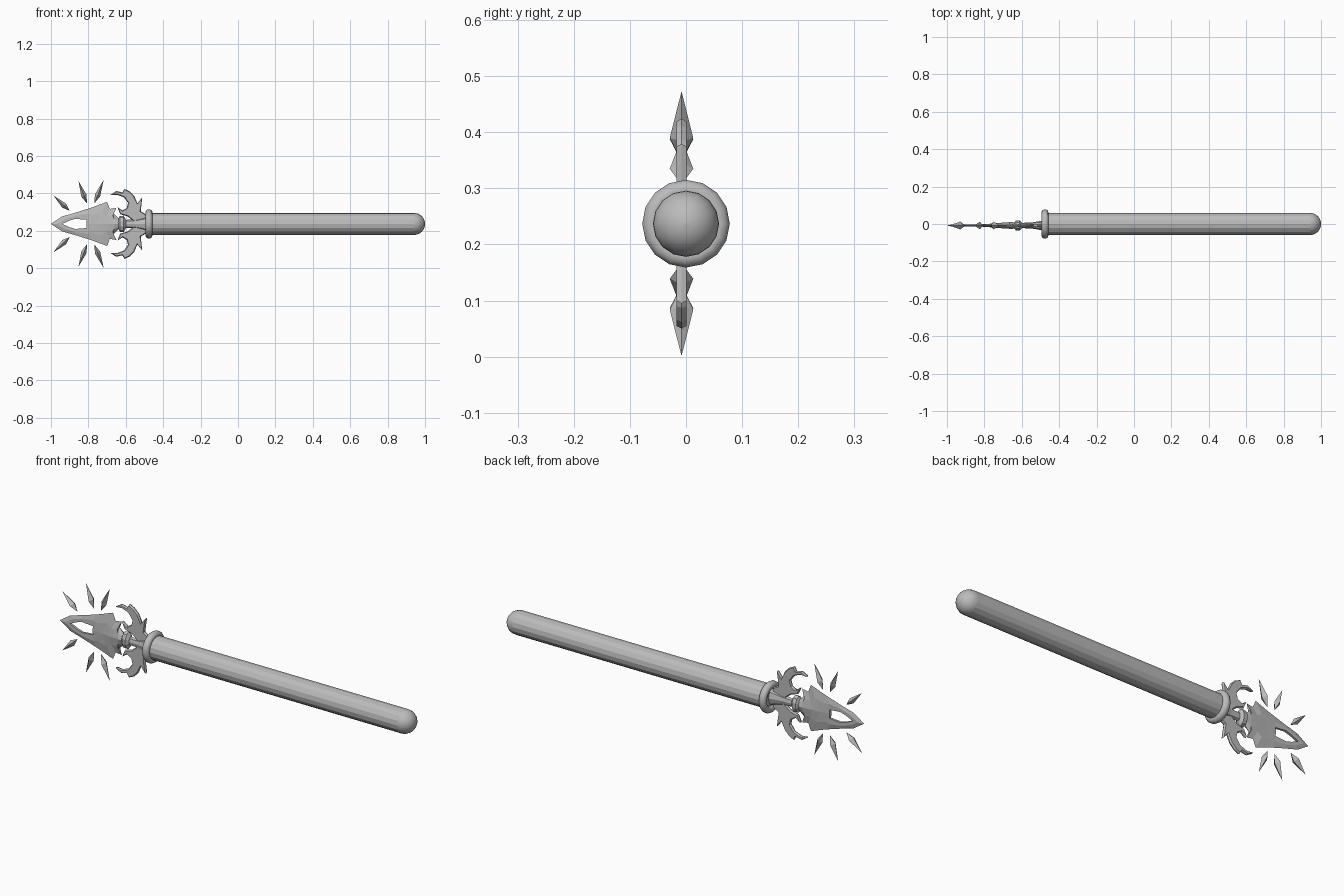
import bpy, bmesh, math
from mathutils import Vector

if "Cube" in bpy.data.objects:
    bpy.data.objects.remove(bpy.data.objects["Cube"], do_unlink=True)

AXIS = 0.237      # height of the staff axis
HEAD_Y = -0.008   # the ornamental head sits slightly forward

grey = bpy.data.materials.new("plain_grey")
grey.use_nodes = True
grey.diffuse_color = (0.5, 0.5, 0.5, 1)
grey.node_tree.nodes["Principled BSDF"].inputs["Base Color"].default_value = (0.5, 0.5, 0.5, 1)


def finish(name, bm, y=0.0):
    bmesh.ops.remove_doubles(bm, verts=bm.verts, dist=0.0002)
    bmesh.ops.recalc_face_normals(bm, faces=bm.faces)
    mesh = bpy.data.meshes.new(name)
    bm.to_mesh(mesh)
    bm.free()
    mesh.materials.append(grey)
    obj = bpy.data.objects.new(name, mesh)
    obj.location = (0, y, AXIS)
    bpy.context.collection.objects.link(obj)
    return obj


def lathe(name, profile, sides=16, y=0.0, flat=1.0, smooth_from=9, closed=False):
    """Revolve (x, radius) points round the x axis; flat squashes depth."""
    bm = bmesh.new()
    rings = []
    for x, r in profile:
        rings.append([bm.verts.new((x, r * flat * math.sin(2 * math.pi * i / sides),
                                    r * math.cos(2 * math.pi * i / sides))) for i in range(sides)])
    pairs = list(zip(rings, rings[1:]))
    if closed:
        pairs.append((rings[-1], rings[0]))
    else:
        bm.faces.new(rings[0])
        bm.faces.new(rings[-1])
    for a, b in pairs:
        for i in range(sides):
            j = (i + 1) % sides
            f = bm.faces.new((a[i], a[j], b[j], b[i]))
            f.smooth = f.calc_center_median().x > smooth_from
    return finish(name, bm, y)


# Shaft with a rounded end
R = 0.059
dome = [(1 - R + R * math.sin(a), R * math.cos(a))
        for a in (math.pi / 2 * k / 8 for k in range(8))]
lathe("shaft", [(-0.48, R)] + dome + [(1.0, 0.001)], smooth_from=1 - R)

# Rounded collar at the top of the shaft
lathe("collar", [(-0.476 + 0.019 * math.cos(a), 0.061 + 0.018 * math.sin(a))
                 for a in (2 * math.pi * k / 10 for k in range(10))],
      smooth_from=-2, closed=True)

# Hub and knob joining collar and blade
lathe("hub", [(-0.65, 0.012), (-0.6, 0.022), (-0.55, 0.024), (-0.51, 0.034), (-0.475, 0.045)],
      sides=8, y=HEAD_Y, flat=0.65)
lathe("knob", [(-0.642, 0.022), (-0.632, 0.042), (-0.612, 0.044), (-0.6, 0.024)],
      sides=10, y=HEAD_Y, flat=0.65)

# Blade: strips from the sharp outer edge over a ridge to the slot or spine
# (outer x, outer z, inner x, inner z, inner half thickness)
stations = [(-1.0, 0, -0.94, 0, 0.006), (-0.94, 0.04, -0.9, 0.018, 0.006),
            (-0.87, 0.06, -0.87, 0.027, 0.006), (-0.8, 0.082, -0.81, 0.022, 0.006),
            (-0.77, 0.092, -0.81, 0, 0.007), (-0.7, 0.118, -0.76, 0, 0.01),
            (-0.685, 0.08, -0.72, 0, 0.014), (-0.65, 0.086, -0.69, 0, 0.016),
            (-0.668, 0.058, -0.66, 0, 0.018), (-0.63, 0.02, -0.62, 0, 0.016)]
bm = bmesh.new()


def strip(quad):
    points = []
    for p in quad:
        if all((Vector(p) - Vector(q)).length > 0.0003 for q in points):
            points.append(p)
    if len(points) > 2:
        bm.faces.new([bm.verts.new(p) for p in points])


for up in (1, -1):
    for k, (s, t) in enumerate(zip(stations, stations[1:])):
        for side in (1, -1):
            rows = []
            for ox, oz, ix, iz, th in (s, t):
                rows.append([(ox, 0, up * oz),
                             ((ox + ix) / 2, side * (0.003 + th * 0.5), up * (oz + iz) / 2),
                             (ix, side * th, up * iz)])
            for n in (0, 1):
                strip((rows[0][n], rows[0][n + 1], rows[1][n + 1], rows[1][n]))
        if k < 4:   # wall of the slot
            strip([(s[2], -s[4], up * s[3]), (s[2], s[4], up * s[3]),
                   (t[2], t[4], up * t[3]), (t[2], -t[4], up * t[3])])
finish("blade", bm, HEAD_Y)

# Guard: a barbed crescent above and below, with bevelled faces
crescent = [(-0.48, 0.0), (-0.49, 0.05), (-0.52, 0.068), (-0.512, 0.142), (-0.538, 0.11),
            (-0.555, 0.15), (-0.58, 0.175), (-0.607, 0.187), (-0.618, 0.168), (-0.65, 0.176),
            (-0.683, 0.155), (-0.645, 0.155), (-0.61, 0.142), (-0.588, 0.112),
            (-0.595, 0.085), (-0.618, 0.072), (-0.645, 0.09), (-0.63, 0.052),
            (-0.59, 0.04), (-0.565, 0.02), (-0.565, 0.0)]
for label, up in (("upper", 1), ("lower", -1)):
    bm = bmesh.new()
    for side in (1, -1):
        order = crescent if up * side > 0 else crescent[::-1]
        face = bm.faces.new([bm.verts.new((x, 0, up * z)) for x, z in order])
        face.normal_update()
        bmesh.ops.inset_region(bm, faces=[face], thickness=0.005, depth=0.009,
                               use_boundary=True, use_even_offset=False)
    bmesh.ops.triangulate(bm, faces=[f for f in bm.faces if len(f.verts) > 4])
    finish(label + "_guard", bm, HEAD_Y)

# Floating shards: long four-sided crystals fanned round the blade
shards = [(-0.987, 0.152, -0.9, 0.07), (-0.853, 0.229, -0.808, 0.11),
          (-0.718, 0.236, -0.768, 0.11)]
for label, up in (("upper", 1), ("lower", -1)):
    for n, (tx, tz, bx, bz) in enumerate(shards, 1):
        bm = bmesh.new()
        tip, base = Vector((tx, 0, up * tz)), Vector((bx, 0, up * bz))
        axis = (tip - base).normalized()
        across = axis.cross(Vector((0, 1, 0))) * 0.015
        depth = Vector((0, 0.021, 0))
        waist = base.lerp(tip, 0.34)
        ring = [bm.verts.new(waist + o) for o in (across, depth, -across, -depth)]
        ends = [bm.verts.new(tip), bm.verts.new(base)]
        for i in range(4):
            for end in ends:
                bm.faces.new((ring[i], ring[(i + 1) % 4], end))
        finish(f"{label}_shard_{n}", bm, HEAD_Y)
